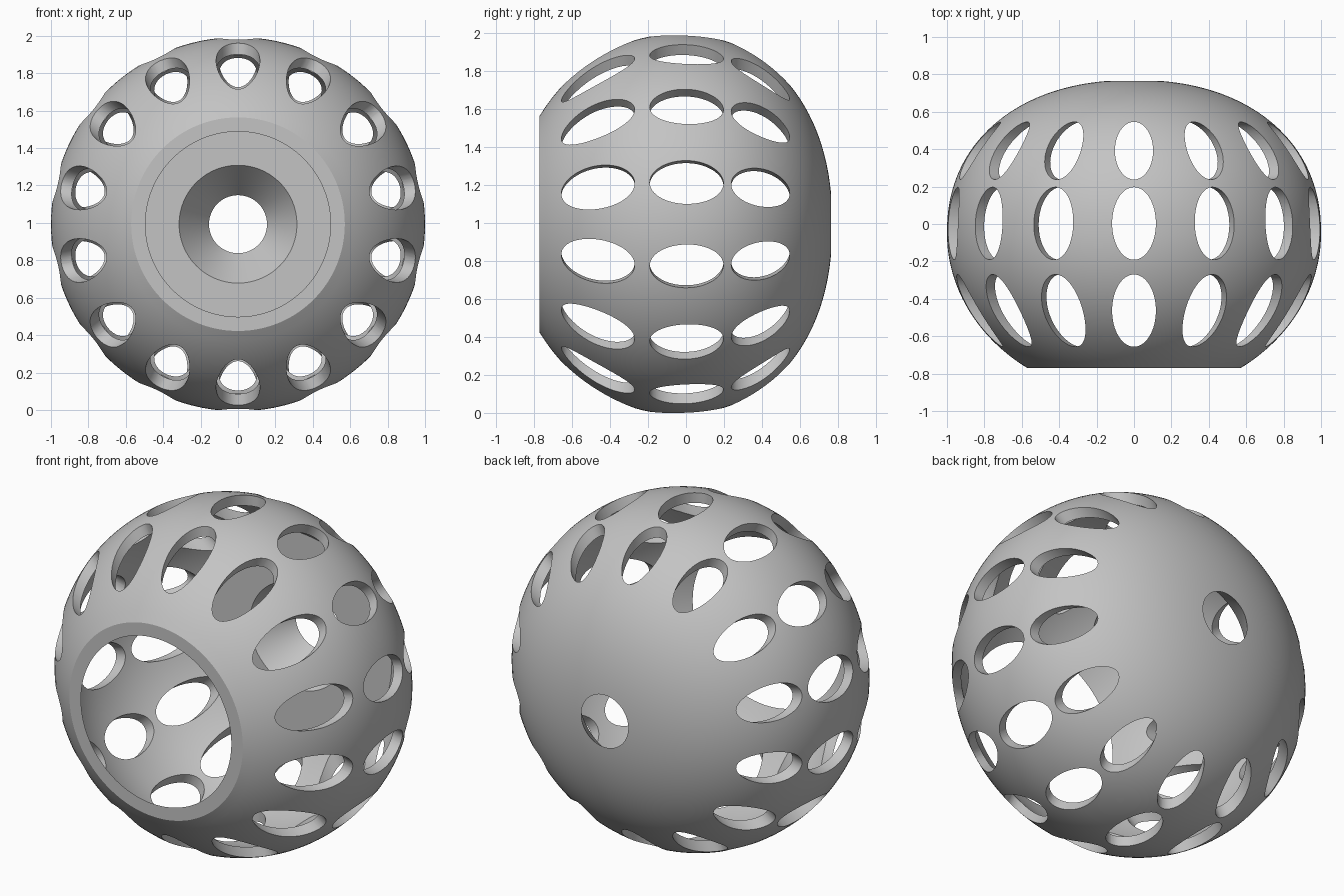
import bpy, bmesh, math
from mathutils import Matrix, Vector

cube = bpy.data.objects.get("Cube")
if cube:
    bpy.data.objects.remove(cube, do_unlink=True)

CENTRE_Z = 0.993      # height of the horizontal axis
WIDEST_Y = -0.05      # where the shell is widest
FRONT_Y = -0.77
SEGMENTS = 168
HOLES = 14

grey = bpy.data.materials.new("plain grey")
grey.use_nodes = True
colour = (0.55, 0.55, 0.55, 1)
grey.diffuse_color = colour
grey.node_tree.nodes["Principled BSDF"].inputs["Base Color"].default_value = colour


def radius(y, widest, front_len, back_len):
    """Egg-like radius: ellipse in front, slightly squarer behind."""
    t = y - WIDEST_Y
    length, n = (front_len, 2.0) if t < 0 else (back_len, 2.2)
    return widest * max(0.0, 1 - (abs(t) / length) ** n) ** (1 / n)


def y_for_radius(r, back_len):
    return WIDEST_Y + back_len * (1 - r ** 2.2) ** (1 / 2.2)


def new_object(name, bm):
    bmesh.ops.recalc_face_normals(bm, faces=bm.faces)
    mesh = bpy.data.meshes.new(name)
    bm.to_mesh(mesh)
    bm.free()
    obj = bpy.data.objects.new(name, mesh)
    bpy.context.collection.objects.link(obj)
    obj.location.z = CENTRE_Z
    return obj


# Closed wall profile (radius, y): outer side, funnel, flat back, inner side
def span(a, b, count):
    return [a + (b - a) * i / count for i in range(count + 1)]


INNER_BACK = 0.56
profile = [(radius(y, 1, 0.877, 0.82), y) for y in span(FRONT_Y, 0.45, 36)]
edge = profile[-1][0]
profile += [(r, y_for_radius(r, 0.82)) for r in span(edge, 0.155, 24)[1:]]
profile += [(0.315, INNER_BACK)]
profile += [(radius(y, 0.94, 0.847, 0.77), y) for y in span(INNER_BACK, FRONT_Y, 36)]

bm = bmesh.new()
rings = []
for i in range(SEGMENTS):
    a = 2 * math.pi * i / SEGMENTS
    rings.append([bm.verts.new((r * math.sin(a), y, r * math.cos(a))) for r, y in profile])
for i in range(SEGMENTS):
    here, there = rings[i], rings[(i + 1) % SEGMENTS]
    for j in range(len(profile)):
        k = (j + 1) % len(profile)
        bm.faces.new((here[j], here[k], there[k], there[j]))
shell = new_object("perforated_shell", bm)
shell.data.materials.append(grey)

# Elliptical radial cutters: (centre y, half length, half width) for each row
rows = [(-0.463, 0.193, 0.117), (0.003, 0.194, 0.117), (0.392, 0.154, 0.102)]
bm = bmesh.new()
for y, half_length, half_width in rows:
    for i in range(HOLES):
        turn = Matrix.Rotation(2 * math.pi * i / HOLES, 4, 'Y')
        place = Matrix.Translation(Vector((0, y, 0.86)))
        size = Matrix.Diagonal((half_width, half_length, 1, 1))
        bmesh.ops.create_cone(bm, cap_ends=True, segments=64, radius1=1, radius2=1,
                              depth=0.5, matrix=turn @ place @ size)
cutter = new_object("hole_cutter", bm)
cutter.data.materials.append(grey)
cutter.hide_render = True

# Cut the holes and discard the cutter
bpy.context.view_layer.update()
cut = shell.modifiers.new("holes", 'BOOLEAN')
cut.operation = 'DIFFERENCE'
cut.solver = 'EXACT'
cut.object = cutter
bpy.ops.object.select_all(action='DESELECT')
shell.select_set(True)
bpy.context.view_layer.objects.active = shell
bpy.ops.object.modifier_apply(modifier=cut.name)
bpy.data.objects.remove(cutter, do_unlink=True)
bpy.ops.object.shade_smooth_by_angle(angle=math.radians(25))
